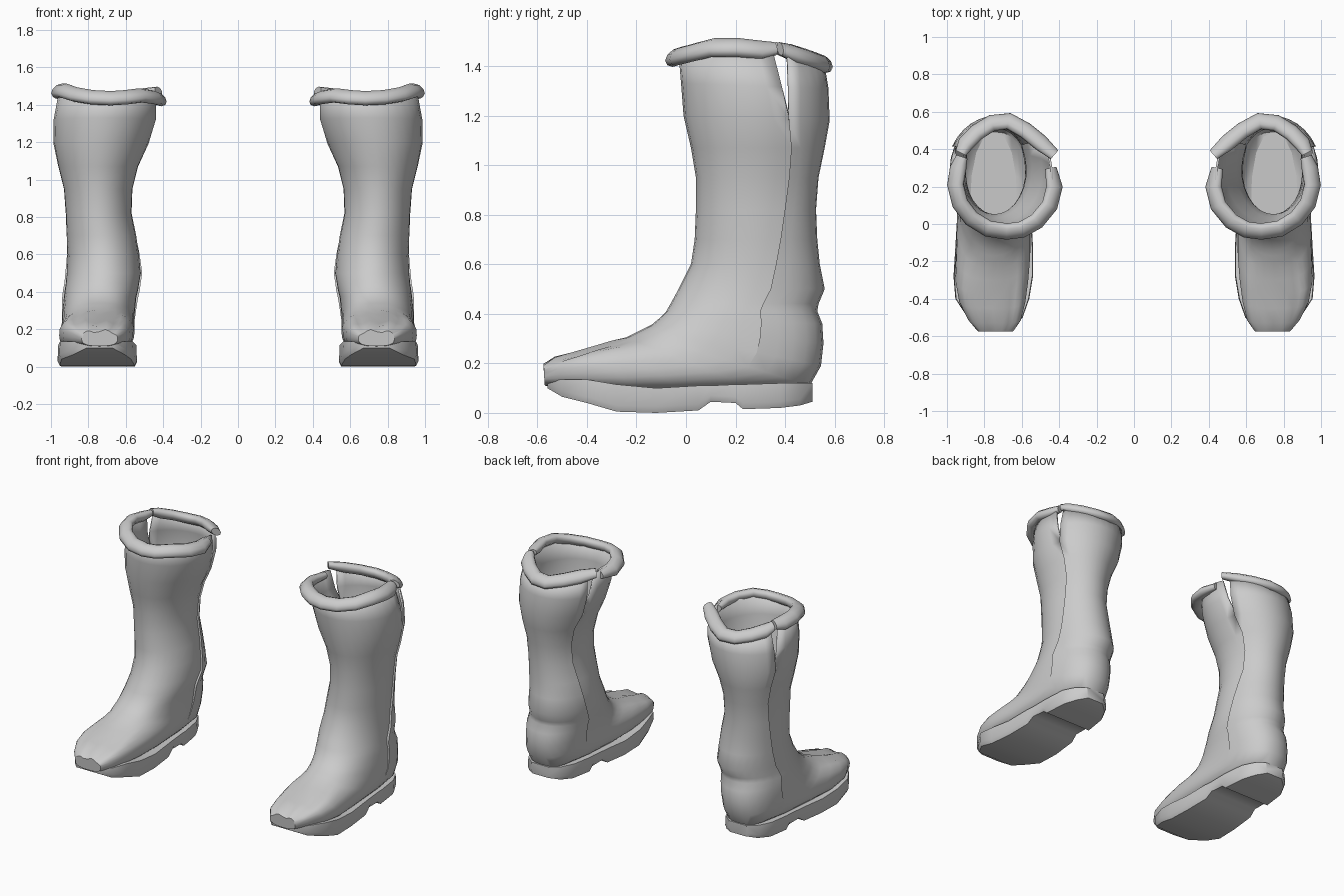
import bpy, bmesh, math
from mathutils import Vector

if "Cube" in bpy.data.objects:
    bpy.data.objects.remove(bpy.data.objects["Cube"])

leather = bpy.data.materials.new("grey leather")
leather.use_nodes = True
COLOR = (0.6, 0.6, 0.6, 1)
leather.diffuse_color = COLOR
leather.node_tree.nodes["Principled BSDF"].inputs["Base Color"].default_value = COLOR


def loft(name, rings, side, caps=(True, True), skip=lambda row, col: False, angle=40):
    """Skin a list of closed rings; side = -1 mirrors the part in x."""
    bm = bmesh.new()
    rows = [[bm.verts.new((p[0] * side, p[1], p[2])) for p in ring] for ring in rings]
    n = len(rows[0])
    for r in range(len(rows) - 1):
        for c in range(n):
            if not skip(r, c):
                d = (c + 1) % n
                bm.faces.new((rows[r][c], rows[r][d], rows[r + 1][d], rows[r + 1][c]))
    for use, row in zip(caps, (rows[0], rows[-1])):
        if use:
            bm.faces.new(row)
    bmesh.ops.remove_doubles(bm, verts=bm.verts, dist=0.0005)
    bmesh.ops.recalc_face_normals(bm, faces=bm.faces)
    mesh = bpy.data.meshes.new(name)
    bm.to_mesh(mesh)
    bm.free()
    mesh.materials.append(leather)
    obj = bpy.data.objects.new(name, mesh)
    bpy.context.collection.objects.link(obj)
    bpy.ops.object.select_all(action="DESELECT")
    obj.select_set(True)
    bpy.context.view_layer.objects.active = obj
    bpy.ops.object.shade_smooth_by_angle(angle=math.radians(angle))
    return obj


# Upper, from top to toe: front y, front z, back y, back z, inner x, outer x
UPPER = [
    (-.03, 1.45, .56, 1.40, .43, .965),
    (-.02, 1.33, .575, 1.31, .435, .99),
    (-.01, 1.2, .58, 1.18, .475, .99),
    (.02, 1.07, .56, 1.07, .53, .965),
    (.04, .95, .535, .95, .56, .935),
    (.04, .82, .525, .82, .565, .925),
    (.035, .7, .53, .7, .54, .92),
    (.02, .6, .54, .6, .525, .915),
    (-.03, .5, .56, .5, .515, .92),
    (-.06, .445, .535, .44, .525, .925),
    (-.08, .41, .53, .41, .53, .93),
    (-.11, .38, .55, .36, .54, .935),
    (-.14, .355, .555, .28, .545, .94),
    (-.17, .34, .545, .19, .55, .945),
    (-.2, .325, .5, .11, .55, .945),
    (-.24, .305, .3, .09, .55, .95),
    (-.3, .285, 0, .08, .55, .955),
    (-.37, .265, -.2, .08, .56, .96),
    (-.45, .24, -.36, .09, .575, .94),
    (-.53, .22, -.49, .1, .6, .89),
    (-.575, .19, -.57, .11, .64, .84),
]
# Side seam position across each ring; the slit opens above SLIT
SEAM = [.7, .71, .72, .75, .76, .74, .7, .66, .63, .62, .61]
SLIT = 2
FRONT, BACK = 18, 12


def upper_ring(i, row):
    fy, fz, by, bz, x0, x1 = row
    gap = .05 * (1 - i / SLIT) if i < SLIT else 0
    seam = SEAM[min(i, len(SEAM) - 1)]
    a = math.acos(1 - 2 * (seam - gap))
    b = math.acos(1 - 2 * (seam + gap))
    lift = .014 * max(0, min(1, (14 - i) / 3))
    power = 1 if i < 9 else max(.72, 1 - .03 * (i - 8))
    spans = [(-a + 2 * a * k / FRONT, 0) for k in range(FRONT + 1)]
    spans += [(b + (2 * math.pi - 2 * b) * k / BACK, lift) for k in range(BACK + 1)]
    ring = []
    for t, off in spans:
        s, c = math.sin(t), math.cos(t)
        f = (1 - math.copysign(abs(c) ** power, c)) / 2
        x = (x0 + x1) / 2 + ((x1 - x0) / 2 + off - .004) * math.copysign(abs(s) ** power, s)
        y = fy + (by - fy) * f
        z = fz + (bz - fz) * f
        if i < 1:                       # raised sides of the rim
            z += .035 * s * s
        if i > 15 and c > .3:           # toe creases
            z += .009 * math.cos(x * 62) * c
        ring.append((x, y, z))
    return ring


# Sole sections, toe to heel: y, inner x, outer x, bottom z, top z
SOLE = [
    (-.56, .66, .82, .1, .13), (-.5, .595, .89, .065, .135), (-.4, .56, .955, .04, .135),
    (-.28, .54, .965, .005, .115), (-.12, .54, .955, 0, .1), (.05, .55, .945, .01, .11),
    (.1, .555, .94, .045, .11), (.2, .56, .935, .04, .115), (.23, .56, .935, .015, .115),
    (.38, .58, .92, .02, .12), (.46, .62, .88, .03, .12), (.51, .68, .82, .045, .12),
]

# Cuff centre lines: x, y, z
CUFF_FRONT = [
    (.445, .30, 1.43), (.425, .2, 1.43), (.45, .1, 1.44), (.52, .015, 1.45),
    (.6, -.03, 1.44), (.68, -.04, 1.435), (.78, -.025, 1.44), (.87, .03, 1.455),
    (.93, .11, 1.475), (.955, .21, 1.475), (.94, .3, 1.465), (.92, .36, 1.47),
]
CUFF_BACK = [
    (.425, .37, 1.47), (.5, .435, 1.45), (.58, .5, 1.43), (.67, .55, 1.41),
    (.76, .54, 1.41), (.84, .49, 1.43), (.9, .43, 1.45), (.925, .38, 1.47),
]


def cuff_rings(path):
    pts = [Vector(p) for p in path]
    rings = []
    for i, p in enumerate(pts):
        tangent = pts[min(i + 1, len(pts) - 1)] - pts[max(i - 1, 0)]
        out = Vector((tangent.y, -tangent.x, 0)).normalized()
        if out.dot(p - Vector((.69, .25, p.z))) < 0:
            out = -out
        size = .7 if i in (0, len(pts) - 1) else 1
        ring = []
        for k in range(10):
            t = math.tau * k / 10
            u, w = .044 * size * math.cos(t), .036 * size * math.sin(t)
            ring.append(p + out * u + Vector((0, 0, w - .3 * u)))
        rings.append(ring)
    return rings


for side, label in ((1, "left"), (-1, "right")):
    upper = loft(label + "_boot_upper", [upper_ring(i, r) for i, r in enumerate(UPPER)], side,
                 caps=(False, True),
                 skip=lambda r, c: r < SLIT and c in (FRONT, FRONT + BACK + 1), angle=50)
    shell = upper.modifiers.new("thickness", "SOLIDIFY")
    shell.thickness = .012
    shell.offset = -1

    sole = [[(a + .012, y, lo), (b - .012, y, lo), (b, y, lo + .025), (b - .004, y, hi),
             (a + .004, y, hi), (a, y, lo + .025)] for y, a, b, lo, hi in SOLE]
    loft(label + "_sole", sole, side)

    loft(label + "_front_cuff", cuff_rings(CUFF_FRONT), side, angle=60)
    loft(label + "_back_cuff", cuff_rings(CUFF_BACK), side, angle=60)
